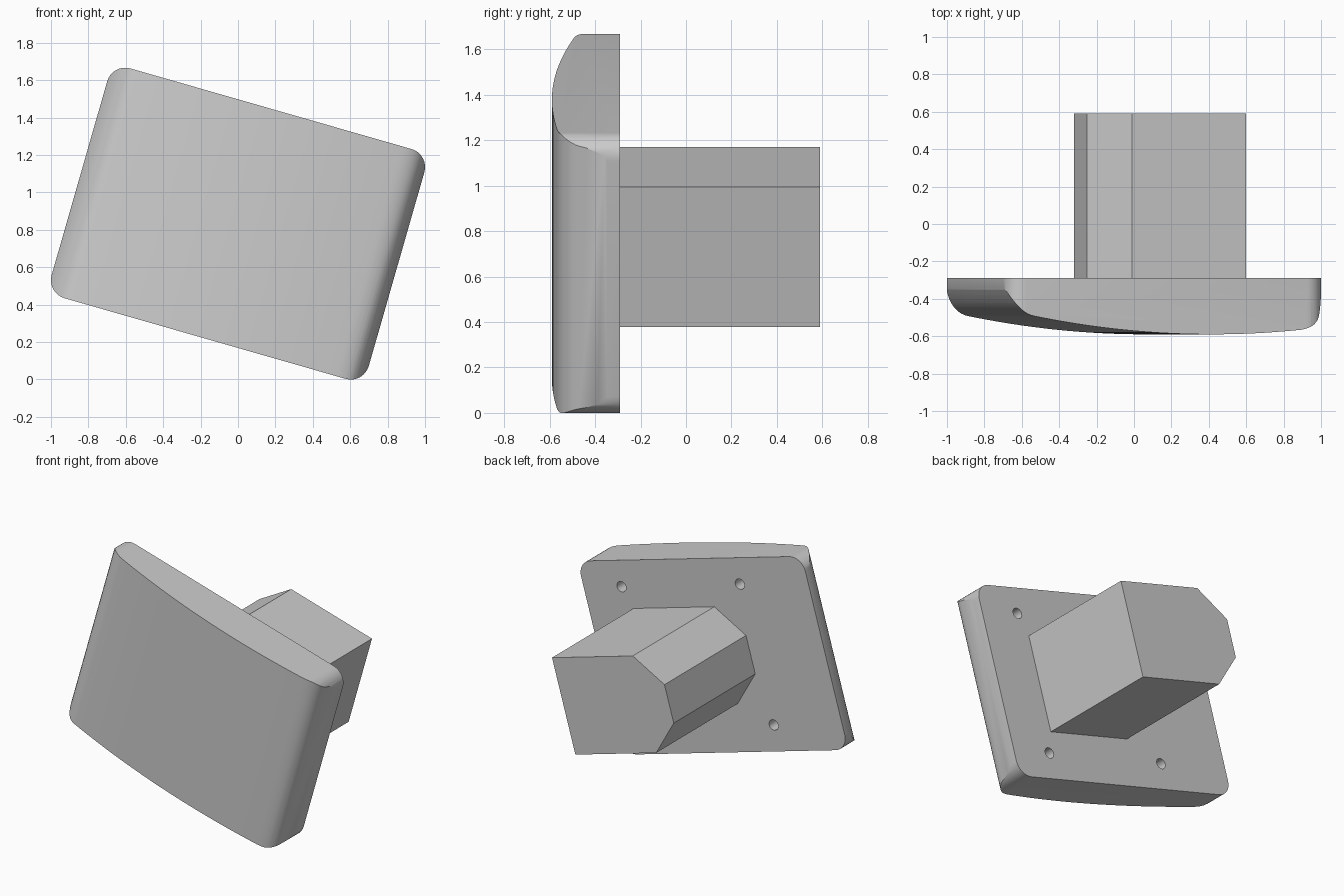
import bpy
import bmesh
from math import radians, cos, sin, pi

if "Cube" in bpy.data.objects:
    bpy.data.objects.remove(bpy.data.objects["Cube"])

TILT = radians(16)
MID_Z = 0.833
BACK, FRONT, END = -0.29, -0.59, 0.59


def prism(name, pts, axis, lo, hi):
    """Extrude a 2D outline along y (pts are x,z) or along z (pts are x,y)."""
    bm = bmesh.new()
    at = (lambda p, d: (p[0], d, p[1])) if axis == 'y' else (lambda p, d: (p[0], p[1], d))
    a = [bm.verts.new(at(p, lo)) for p in pts]
    b = [bm.verts.new(at(p, hi)) for p in pts]
    n = len(pts)
    bm.faces.new(a)
    bm.faces.new(b[::-1])
    for i in range(n):
        bm.faces.new((a[i], b[i], b[(i + 1) % n], a[(i + 1) % n]))
    bmesh.ops.recalc_face_normals(bm, faces=bm.faces)
    me = bpy.data.meshes.new(name)
    bm.to_mesh(me)
    bm.free()
    ob = bpy.data.objects.new(name, me)
    bpy.context.collection.objects.link(ob)
    ob.location.z = MID_Z
    ob.rotation_euler.y = TILT
    return ob


def circle(cx, cy, r, start, sweep, steps):
    return [(cx + r * cos(start + sweep * i / steps), cy + r * sin(start + sweep * i / steps))
            for i in range(steps + 1)]


def bend(p, q, r, steps=10):
    """Quadratic curve used for the rounded ends of the front."""
    ts = [i / steps for i in range(steps + 1)]
    return [tuple((1 - t) ** 2 * p[k] + 2 * t * (1 - t) * q[k] + t * t * r[k] for k in (0, 1))
            for t in ts]


def boolean(ob, cutter, operation):
    cutter.hide_render = True
    mod = ob.modifiers.new(operation.lower(), 'BOOLEAN')
    mod.operation, mod.object, mod.solver = operation, cutter, 'EXACT'
    bpy.context.view_layer.objects.active = ob
    bpy.ops.object.modifier_apply(modifier=mod.name)
    bpy.data.objects.remove(cutter)


# Plate: rounded rectangle
a, b, r = 0.782, 0.539, 0.10
outline = []
for i, (sx, sz) in enumerate([(1, 1), (-1, 1), (-1, -1), (1, -1)]):
    outline += circle(sx * a, sz * b, r, i * pi / 2, pi / 2, 8)
plate = prism("face_plate", outline, 'y', BACK, -0.75)

# Bowed front with uneven rounded ends
arc = [(u, FRONT + (u - 0.25) ** 2 / 10) for u in [-0.74 + 1.46 * i / 24 for i in range(1, 24)]]
profile = ([(-0.95, -0.2), (-0.95, -0.325)]
           + bend((-0.89, -0.325), (-0.83, -0.475), (-0.74, -0.492))
           + arc
           + bend((0.72, -0.568), (0.845, -0.56), (0.86, -0.47))
           + [(0.885, -0.33), (0.95, -0.325), (0.95, -0.2)])
boolean(plate, prism("front_shape", profile, 'z', -0.8, 0.8), 'INTERSECT')

# Four screw holes in the back of the plate, around the block
for u in (-0.345, 0.585):
    for v in (-0.465, 0.465):
        hole = prism("hole_cutter", circle(u, v, 0.035, 0, 2 * pi, 24)[:-1], 'y', -0.41, -0.2)
        boolean(plate, hole, 'DIFFERENCE')

bpy.ops.object.select_all(action='DESELECT')
plate.select_set(True)
bpy.context.view_layer.objects.active = plate
bpy.ops.object.shade_smooth_by_angle(angle=radians(25))

# Rear block with two chamfered corners
half = [(0.532, 0.32), (-0.103, 0.32), (-0.297, 0.127)]
prism("rear_block", half + [(x, -z) for x, z in reversed(half)], 'y', BACK, END)
